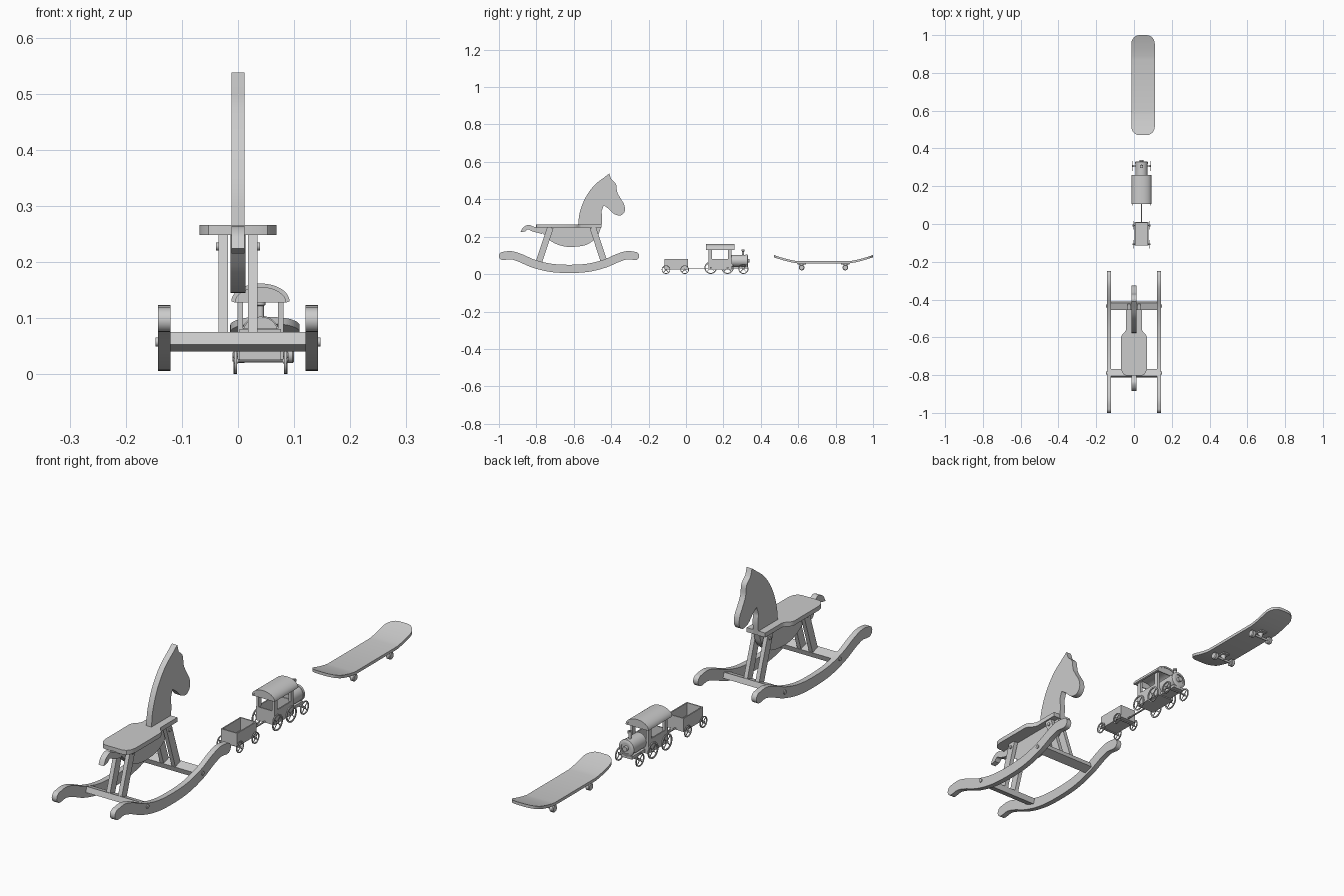
import bpy, bmesh, math
from mathutils import Vector, Matrix

if "Cube" in bpy.data.objects:
    bpy.data.objects.remove(bpy.data.objects["Cube"])


def finish(name, bm, smooth=True):
    bmesh.ops.recalc_face_normals(bm, faces=bm.faces[:])
    me = bpy.data.meshes.new(name)
    bm.to_mesh(me)
    bm.free()
    ob = bpy.data.objects.new(name, me)
    bpy.context.collection.objects.link(ob)
    if smooth:
        bpy.ops.object.select_all(action='DESELECT')
        ob.select_set(True)
        bpy.context.view_layer.objects.active = ob
        bpy.ops.object.shade_smooth_by_angle(angle=math.radians(35))
    return ob


def box(name, c, size, rot_x=0):
    bm = bmesh.new()
    m = Matrix.Translation(c) @ Matrix.Rotation(rot_x, 4, 'X') @ Matrix.Diagonal((*size, 1))
    bmesh.ops.create_cube(bm, size=1, matrix=m)
    return finish(name, bm, False)


def extrude(name, pts, axis, a, b):
    """Solid from a 2D outline: axis X uses (y, z), Y uses (x, z), Z uses (x, y)."""
    place = {'X': lambda p: (a, p[0], p[1]), 'Y': lambda p: (p[0], a, p[1]),
             'Z': lambda p: (p[0], p[1], a)}[axis]
    bm = bmesh.new()
    f = bm.faces.new([bm.verts.new(place(p)) for p in pts])
    r = bmesh.ops.extrude_face_region(bm, geom=[f], use_keep_orig=True)
    d = Vector([(b - a) * (k == axis) for k in 'XYZ'])
    bmesh.ops.translate(bm, vec=d, verts=[v for v in r['geom'] if isinstance(v, bmesh.types.BMVert)])
    return finish(name, bm)


def lathe(name, prof, c, axis, n=24, closed=False):
    """Spin (radius, height) points about an axis."""
    rot = {'X': Matrix.Rotation(math.pi / 2, 4, 'Y'), 'Y': Matrix.Rotation(-math.pi / 2, 4, 'X'),
           'Z': Matrix.Identity(4)}[axis]
    m = Matrix.Translation(c) @ rot
    bm = bmesh.new()
    rings = [[bm.verts.new(m @ Vector((r * math.cos(2 * math.pi * i / n), r * math.sin(2 * math.pi * i / n), h)))
              for i in range(n)] for r, h in prof]
    pairs = list(zip(rings, rings[1:] + rings[:1])) if closed else list(zip(rings, rings[1:]))
    for p, q in pairs:
        for i in range(n):
            j = (i + 1) % n
            bm.faces.new((p[i], p[j], q[j], q[i]))
    if not closed:
        bm.faces.new(rings[0])
        bm.faces.new(rings[-1])
    return finish(name, bm)


def cyl(name, c, r, length, axis, n=24):
    return lathe(name, [(r, -length / 2), (r, length / 2)], c, axis, n)


def spline(pts, steps=5):
    """Smooth open curve through points (Catmull-Rom)."""
    P = [Vector(p) for p in pts]
    P = [2 * P[0] - P[1]] + P + [2 * P[-1] - P[-2]]
    out = []
    for i in range(1, len(P) - 2):
        a, b, c, d = P[i - 1:i + 3]
        for s in range(steps):
            t = s / steps
            out.append(0.5 * (2 * b + (c - a) * t + (2 * a - 5 * b + 4 * c - d) * t * t
                              + (3 * b - a - 3 * c + d) * t ** 3))
    return out + [P[-2]]


# ---- Rocking horse ----
half = [(0, 0.028), (0.10, 0.034), (0.19, 0.056), (0.26, 0.086), (0.31, 0.101), (0.353, 0.097)]
mid = spline([(-0.625 - d, z) for d, z in half[:0:-1]] + [(-0.625 + d, z) for d, z in half])
top, bot = [], []
for i, p in enumerate(mid):
    t = (mid[min(i + 1, len(mid) - 1)] - mid[max(i - 1, 0)]).normalized()
    nrm = Vector((-t.y, t.x)) * 0.022
    top.append(p + nrm)
    bot.append(p - nrm)


def cap(p, a0):
    return [p + Vector((math.cos(a), math.sin(a))) * 0.022
            for a in [a0 - math.pi * k / 8 for k in range(1, 8)]]


outline = top + cap(mid[-1], math.pi / 2) + bot[::-1] + cap(mid[0], -math.pi / 2)
for s in (-1, 1):
    extrude('rocker', outline, 'X', s * 0.1205, s * 0.143)

CY = -0.612
for e, end in ((-1, 'rear'), (1, 'front')):
    foot, head = Vector((CY + e * 0.174, 0.066)), Vector((CY + e * 0.113, 0.25))
    ang = math.atan2(foot.x - head.x, head.y - foot.y)
    box(end + '_crossbar', (0, CY + e * 0.178, 0.058), (0.242, 0.04, 0.023), ang)
    m = (foot + head) / 2
    for s in (-1, 1):
        box(end + '_leg', (s * 0.0265, m.x, m.y), (0.017, 0.034, (head - foot).length), ang)
        cyl('leg_peg', (s * 0.036, CY + e * 0.12, 0.228), 0.007, 0.006, 'X', 12)
        cyl('rocker_peg', (s * 0.144, CY + e * 0.178, 0.058), 0.008, 0.006, 'X', 12)

# belly, head and tail boards
extrude('belly', spline([(-0.795, 0.25), (-0.77, 0.222), (-0.72, 0.175), (-0.66, 0.15), (-0.60, 0.146),
                         (-0.53, 0.158), (-0.475, 0.20), (-0.455, 0.25)]), 'X', -0.0135, 0.0135)
back = spline([(-0.578, 0.25), (-0.568, 0.33), (-0.537, 0.41), (-0.49, 0.475), (-0.44, 0.515), (-0.41, 0.538)])
face = spline([(-0.40, 0.508), (-0.375, 0.482), (-0.368, 0.44), (-0.35, 0.405), (-0.33, 0.37), (-0.328, 0.335),
               (-0.35, 0.314), (-0.385, 0.322), (-0.415, 0.35), (-0.44, 0.368)])
chest = spline([(-0.452, 0.335), (-0.448, 0.30), (-0.452, 0.25)])
extrude('horse_head', back + face + chest, 'X', -0.012, 0.012)
tail = spline([(-0.77, 0.25), (-0.81, 0.252), (-0.84, 0.264), (-0.87, 0.25), (-0.885, 0.224)]) + \
    spline([(-0.86, 0.228), (-0.845, 0.24), (-0.82, 0.228), (-0.77, 0.215)])
extrude('tail', tail, 'X', -0.012, 0.012)

# seat
side = [(0.042, -0.452), (0.042, -0.56), (0.05, -0.574), (0.062, -0.584), (0.069, -0.60), (0.069, -0.76),
        (0.064, -0.783), (0.053, -0.798), (0.036, -0.803)]
extrude('seat', side + [(-x, y) for x, y in side[::-1]], 'Z', 0.248, 0.266)

# ---- Toy train ----
TX = 0.04


def wheel_pair(y, z, r, sx):
    for s in (-1, 1):
        x = TX + s * sx
        lathe('wheel_rim', [(r, -0.002), (r, 0.002), (r * 0.83, 0.002), (r * 0.83, -0.002)], (x, y, z), 'X', 28, True)
        for k in range(2):
            box('wheel_spoke', (x, y, z), (0.002, 0.003, r * 1.8), k * math.pi / 2 + math.pi / 4)
        cyl('wheel_hub', (x, y, z), 0.005, 0.008, 'X', 12)
    cyl('axle', (TX, y, z), 0.003, 2 * sx, 'X', 10)


def tub(name, y0, y1, w, z0, z1, t=0.005):
    ym, zm = (y0 + y1) / 2, (z0 + z1) / 2
    box(name + '_floor', (TX, ym, z0 + t / 2), (2 * w, y1 - y0, t))
    for s in (-1, 1):
        box(name + '_side', (TX + s * (w - t / 2), ym, zm), (t, y1 - y0, z1 - z0))
        box(name + '_end', (TX, ym + s * ((y1 - y0) / 2 - t / 2), zm), (2 * w - 2 * t, t, z1 - z0))


tub('wagon', -0.115, 0.011, 0.037, 0.026, 0.081)
for y in (-0.107, -0.007):
    wheel_pair(y, 0.024, 0.023, 0.044)
box('coupling', (TX, 0.062, 0.032), (0.006, 0.11, 0.004))

# cab with open windows under an arched roof
tub('cab', 0.119, 0.245, 0.041, 0.026, 0.082)
for s in (-1, 1):
    for y in (0.129, 0.235):
        box('cab_post', (TX + s * 0.036, y, 0.105), (0.010, 0.019, 0.05))
arch = [(TX + 0.052 * math.cos(math.pi * k / 16), 0.130 + 0.032 * math.sin(math.pi * k / 16)) for k in range(17)]
inner = [(TX + 0.045 * math.cos(math.pi * k / 16), 0.128 + 0.027 * math.sin(math.pi * k / 16)) for k in range(17)]
extrude('cab_roof', arch + inner[::-1], 'Y', 0.106, 0.259)
for y in (0.109, 0.253):
    extrude('roof_end', inner, 'Y', y, y + 0.004)

# boiler, chimney and chassis
lathe('boiler', [(0.032, 0.243), (0.032, 0.318), (0.034, 0.318), (0.034, 0.328), (0.026, 0.332),
                 (0.022, 0.332), (0.022, 0.328), (0.010, 0.328), (0.010, 0.340)], (TX, 0, 0.071), 'Y', 32)
lathe('chimney', [(0.006, 0.095), (0.006, 0.122), (0.009, 0.124), (0.009, 0.132), (0.005, 0.132), (0.005, 0.12)],
      (TX, 0.305, 0), 'Z', 20)
box('chassis', (TX, 0.285, 0.036), (0.05, 0.085, 0.012))
for y, z, r in ((0.132, 0.034, 0.033), (0.222, 0.034, 0.033), (0.307, 0.028, 0.027)):
    wheel_pair(y, z, r, 0.046)

# ---- Skateboard ----
SX, SY, L, W, R, T = 0.048, 0.735, 0.265, 0.062, 0.045, 0.012
offs = [-L + R * (1 - math.cos(math.pi / 2 * k / 8)) for k in range(9)]
offs += [-0.195, -0.175, -0.155, -0.135]
offs += [-d for d in offs[::-1]]
bm = bmesh.new()
rows = []
for d in offs:
    e = max(0, abs(d) - (L - R))
    w = W - R + math.sqrt(max(0, R * R - e * e))
    z = 0.056 + 0.034 * max(0, (abs(d) - 0.12) / (L - 0.12)) ** 1.5
    rows.append([bm.verts.new((SX + sx * w, SY + d, z + h)) for sx, h in ((-1, 0), (1, 0), (1, T), (-1, T))])
for p, q in zip(rows, rows[1:]):
    for i in range(4):
        j = (i + 1) % 4
        bm.faces.new((p[i], p[j], q[j], q[i]))
bm.faces.new(rows[0])
bm.faces.new(rows[-1])
finish('skateboard_deck', bm)
for y in (0.618, 0.852):
    box('truck_plate', (SX, y, 0.054), (0.03, 0.045, 0.005))
    lathe('truck_post', [(0.006, 0.033), (0.012, 0.053)], (SX, y, 0), 'Z', 16)
    cyl('truck_axle', (SX, y, 0.035), 0.005, 0.095, 'X', 12)
    for s in (-1, 1):
        lathe('skateboard_wheel', [(0.012, -0.009), (0.015, -0.006), (0.015, 0.006), (0.012, 0.009)],
              (SX + s * 0.043, y, 0.035), 'X', 24)
